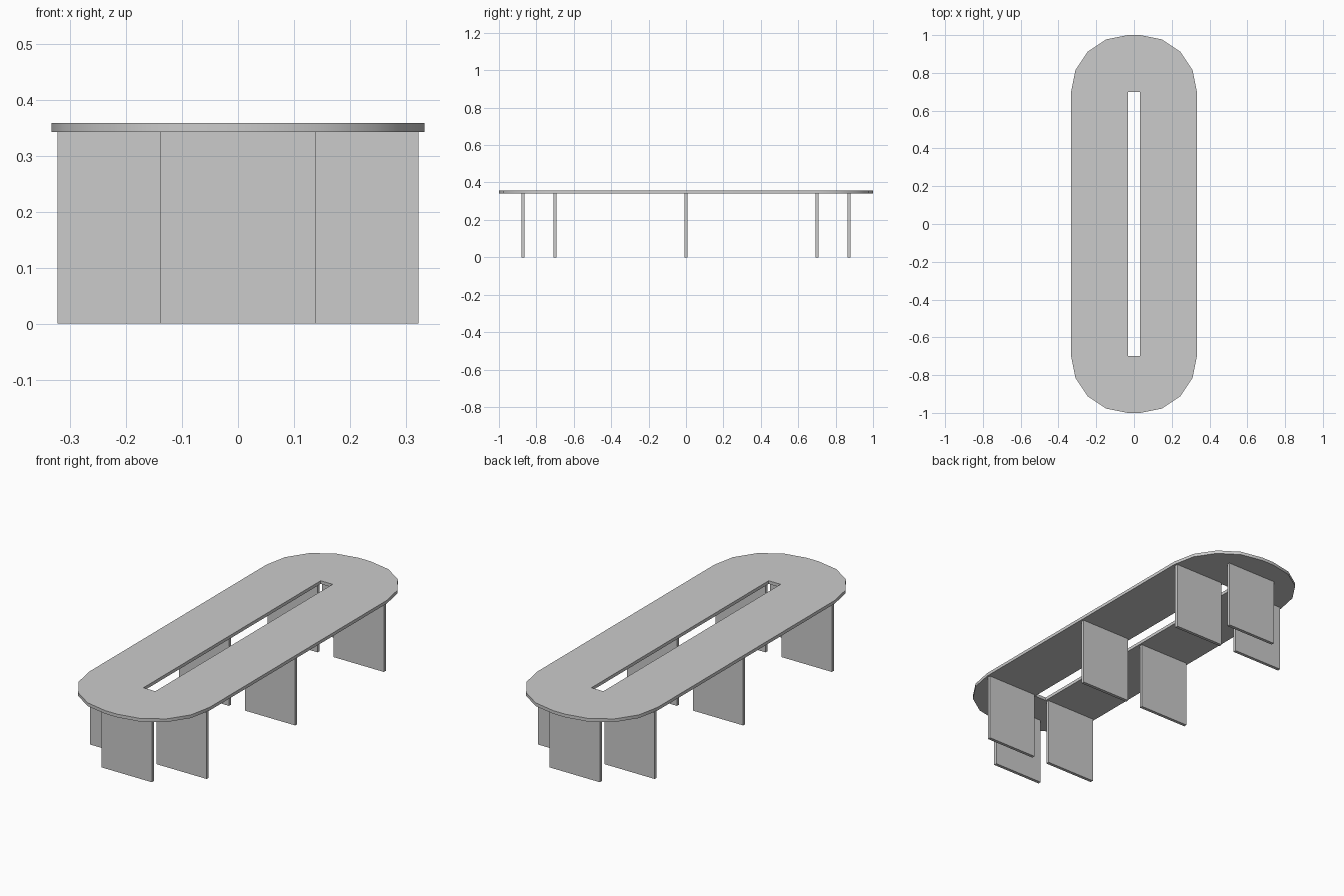
import bpy, bmesh, math

if "Cube" in bpy.data.objects:
    bpy.data.objects.remove(bpy.data.objects["Cube"])

SLOT_X, SLOT_Y, RADIUS = 0.033, 0.70, 0.30
TOP_Z, TOP_T = 0.342, 0.016
LEG_W, LEG_T = 0.278, 0.016


def finish(bm, name):
    bmesh.ops.recalc_face_normals(bm, faces=bm.faces)
    mesh = bpy.data.meshes.new(name)
    bm.to_mesh(mesh)
    bm.free()
    obj = bpy.data.objects.new(name, mesh)
    bpy.context.collection.objects.link(obj)
    return obj


def panel(name, x, y):
    bm = bmesh.new()
    bmesh.ops.create_cube(bm, size=1)
    bmesh.ops.scale(bm, vec=(LEG_W, LEG_T, TOP_Z), verts=bm.verts)
    obj = finish(bm, name)
    obj.location = (x, y, TOP_Z / 2)
    return obj


# Tabletop: two long strips and two rounded ends around an open slot
bm = bmesh.new()
arc = [(SLOT_X + RADIUS * math.cos(a), SLOT_Y + RADIUS * math.sin(a))
       for a in (math.radians(22.5 * i) for i in range(5))]
end = arc + [(-x, y) for x, y in reversed(arc)] + [(-SLOT_X, SLOT_Y), (SLOT_X, SLOT_Y)]
outer = SLOT_X + RADIUS
strip = [(SLOT_X, -SLOT_Y), (outer, -SLOT_Y), (outer, SLOT_Y), (SLOT_X, SLOT_Y)]
for s in (1, -1):
    for loop in (end, strip):
        # rotating by half a turn gives the opposite end and strip
        bm.faces.new([bm.verts.new((s * x, s * y, TOP_Z)) for x, y in loop])
bmesh.ops.remove_doubles(bm, verts=bm.verts, dist=1e-5)
ext = bmesh.ops.extrude_face_region(bm, geom=bm.faces[:], use_keep_orig=True)
new_verts = [g for g in ext["geom"] if isinstance(g, bmesh.types.BMVert)]
bmesh.ops.translate(bm, vec=(0, 0, TOP_T), verts=new_verts)
top = finish(bm, "tabletop")
bpy.context.view_layer.objects.active = top
top.select_set(True)
bpy.ops.object.shade_smooth_by_angle(angle=math.radians(30))

# Single centred panel leg under each rounded end
for side, y in (("front", -0.871), ("back", 0.871)):
    panel(f"{side}_end_leg", 0, y)

# Three pairs of panel legs under the long strips
for row, y in (("front", -0.70), ("middle", 0), ("back", 0.70)):
    for side, x in (("left", -0.183), ("right", 0.183)):
        panel(f"{row}_{side}_leg", x, y)
